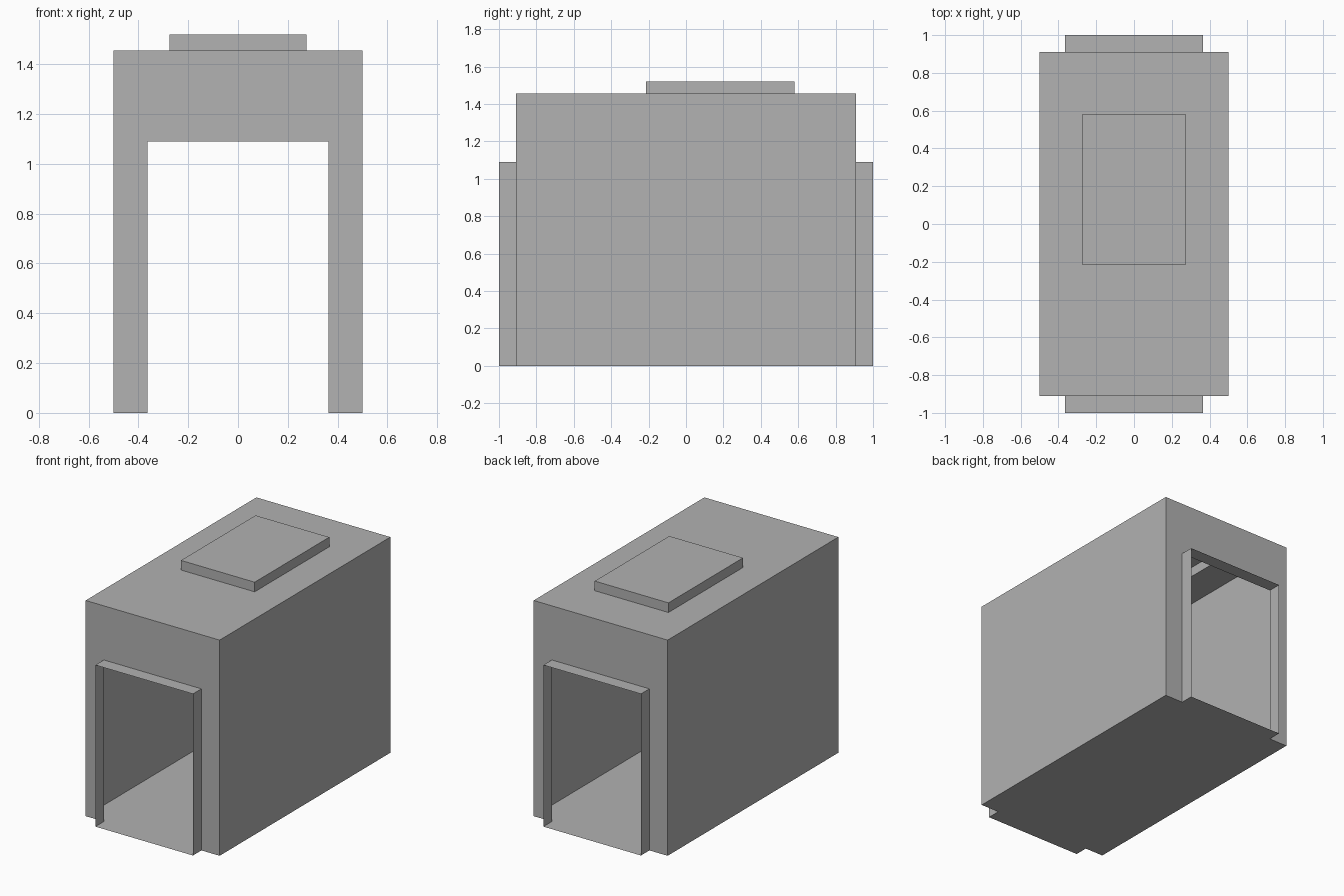
import bpy

cube = bpy.data.objects.get("Cube")
if cube:
    bpy.data.objects.remove(cube, do_unlink=True)

grey = bpy.data.materials.new("plain_grey")
grey.use_nodes = True
grey.diffuse_color = (0.445, 0.445, 0.445, 1)
grey.node_tree.nodes["Principled BSDF"].inputs["Base Color"].default_value = grey.diffuse_color

HALF_W, HALF_L, HEIGHT = 0.5, 0.91, 1.455    # main room
DOOR_W, DOOR_H, DOOR_Y = 0.364, 1.09, 1.0    # doorway and its sleeve
HATCH_W, HATCH_Y0, HATCH_Y1, HATCH_TOP = 0.275, -0.215, 0.58, 1.52


def make_part(name, verts, faces):
    """Thin sheet part from points and faces."""
    mesh = bpy.data.meshes.new(name)
    mesh.from_pydata(verts, [], faces)
    mesh.materials.append(grey)
    obj = bpy.data.objects.new(name, mesh)
    bpy.context.collection.objects.link(obj)
    return obj


def rect(w, y0, y1, z):
    """Level rectangle, counter-clockwise from above."""
    return [(-w, y0, z), (w, y0, z), (w, y1, z), (-w, y1, z)]


def ring(a=0, b=4):
    """Quads joining two four-point loops."""
    return [(a + i, a + (i + 1) % 4, b + (i + 1) % 4, b + i) for i in range(4)]


# Floor and roof, the roof open under the hatch
make_part("floor", rect(HALF_W, -HALF_L, HALF_L, 0), [(3, 2, 1, 0)])
make_part("roof", rect(HALF_W, -HALF_L, HALF_L, HEIGHT)
          + rect(HATCH_W, HATCH_Y0, HATCH_Y1, HEIGHT), ring())

# Raised hatch, hollow below
make_part("roof_hatch", rect(HATCH_W, HATCH_Y0, HATCH_Y1, HEIGHT)
          + rect(HATCH_W, HATCH_Y0, HATCH_Y1, HATCH_TOP), ring() + [(4, 5, 6, 7)])

# Long side walls
for name, s in (("left_wall", 1), ("right_wall", -1)):
    x = s * HALF_W
    pts = [(x, -s * HALF_L, 0), (x, s * HALF_L, 0),
           (x, s * HALF_L, HEIGHT), (x, -s * HALF_L, HEIGHT)]
    make_part(name, pts, [(0, 1, 2, 3)])

# End walls with doorways, each with a projecting sleeve
for end, s in (("front", -1), ("back", 1)):
    y = s * HALF_L
    outer = [(-HALF_W, 0), (-HALF_W, HEIGHT), (HALF_W, HEIGHT), (HALF_W, 0)]
    door = [(-DOOR_W, 0), (-DOOR_W, DOOR_H), (DOOR_W, DOOR_H), (DOOR_W, 0)]
    wall_faces = [(i, i + 1, i + 5, i + 4) for i in range(3)]
    if s < 0:
        wall_faces = [f[::-1] for f in wall_faces]
    make_part(end + "_wall", [(x, y, z) for x, z in outer + door], wall_faces)

    sleeve_faces = ring()
    if s < 0:
        sleeve_faces = [f[::-1] for f in sleeve_faces]
    make_part(end + "_door_sleeve", [(x, y, z) for x, z in door]
              + [(x, s * DOOR_Y, z) for x, z in door], sleeve_faces)
